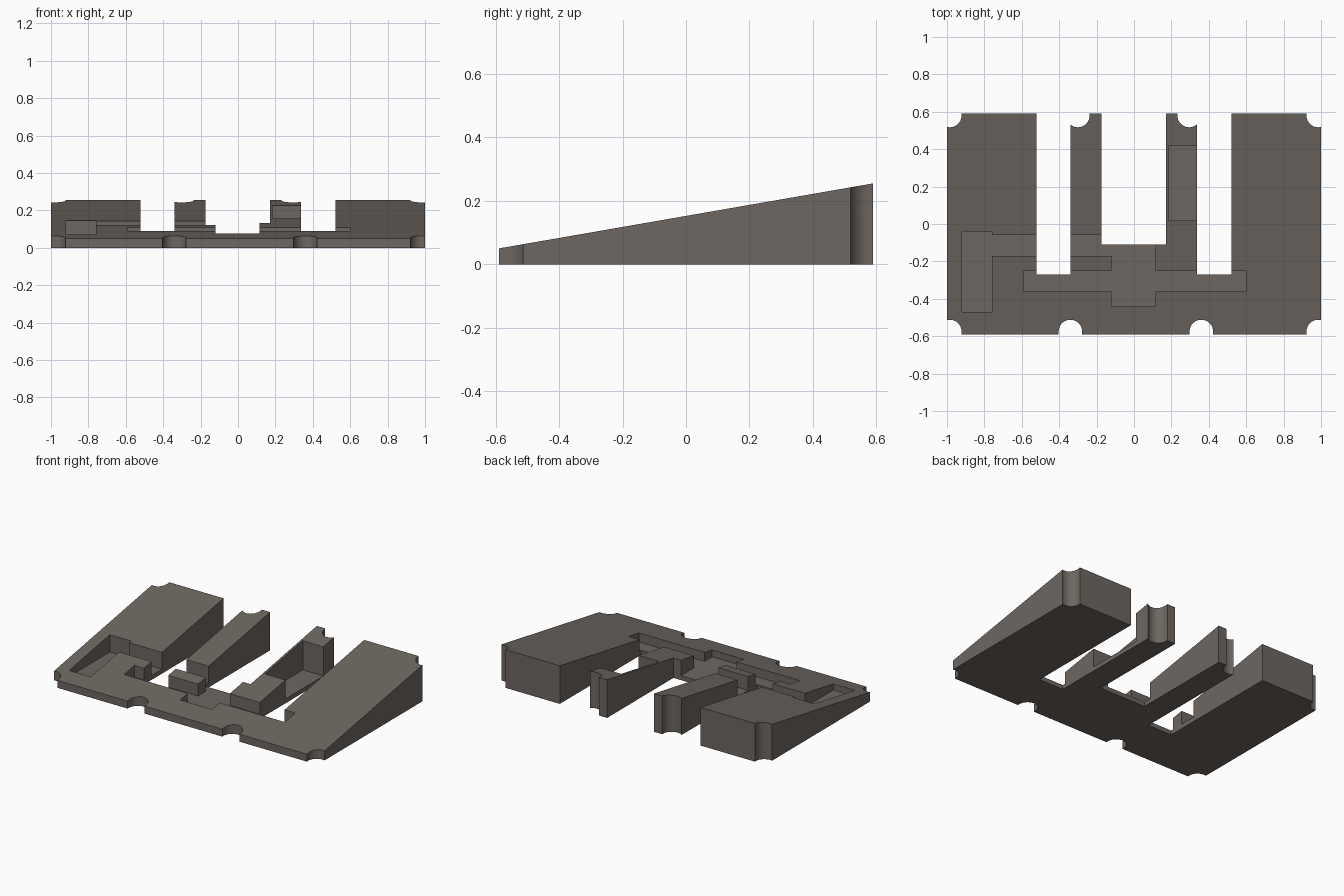
import bpy
import bmesh
import math
from mathutils import Matrix

default = bpy.data.objects.get("Cube")
if default:
    bpy.data.objects.remove(default, do_unlink=True)

FLOOR = 0.03      # height of the pocket floors
HALF_Y = 0.59
NOTCH_R = 0.063

mat = bpy.data.materials.new("warm_grey")
mat.use_nodes = True
colour = (0.155, 0.135, 0.119, 1.0)
mat.diffuse_color = colour
mat.node_tree.nodes["Principled BSDF"].inputs["Base Color"].default_value = colour


def add_object(name, bm):
    mesh = bpy.data.meshes.new(name)
    bmesh.ops.recalc_face_normals(bm, faces=bm.faces)
    bm.to_mesh(mesh)
    bm.free()
    mesh.materials.append(mat)
    obj = bpy.data.objects.new(name, mesh)
    bpy.context.collection.objects.link(obj)
    return obj


def box(name, x0, x1, y0, y1, z0, z1=0.5):
    bm = bmesh.new()
    place = Matrix.Translation(((x0 + x1) / 2, (y0 + y1) / 2, (z0 + z1) / 2))
    size = Matrix.Diagonal((x1 - x0, y1 - y0, z1 - z0, 1))
    bmesh.ops.create_cube(bm, size=1, matrix=place @ size)
    return add_object(name, bm)


def post(name, x, y):
    bm = bmesh.new()
    bmesh.ops.create_cone(bm, cap_ends=True, segments=40, radius1=NOTCH_R,
                          radius2=NOTCH_R, depth=1,
                          matrix=Matrix.Translation((x, y, 0)))
    # Straight sides from the arc out past the edge
    for v in bm.verts:
        if abs(v.co.y) > abs(y) + 0.001:
            v.co.y += math.copysign(0.1, y)
    return add_object(name, bm)


# Wedge body: side profile swept across the width
bm = bmesh.new()
profile = [(-HALF_Y, 0), (HALF_Y, 0), (HALF_Y, 0.255), (-HALF_Y, 0.05)]
face = bm.faces.new([bm.verts.new((-1, y, z)) for y, z in profile])
swept = bmesh.ops.extrude_face_region(bm, geom=[face])["geom"]
bmesh.ops.translate(bm, vec=(2, 0, 0),
                    verts=[g for g in swept if isinstance(g, bmesh.types.BMVert)])
body = add_object("wedge_body", bm)

# Through slots that leave the two middle fingers
cutters = [
    box("right_slot", -0.52, -0.34, -0.27, 0.8, -0.3),
    box("left_slot", 0.337, 0.52, -0.27, 0.8, -0.3),
    box("middle_slot", -0.175, 0.17, -0.11, 0.8, -0.3),
]

# Pockets sunk from the sloped top
cutters += [
    box("right_pocket", -0.92, -0.76, -0.47, -0.04, FLOOR),
    box("right_channel", -0.8, -0.1, -0.17, -0.06, FLOOR),
    box("cross_channel", -0.59, 0.6, -0.36, -0.25, FLOOR),
    box("centre_pocket", -0.12, 0.115, -0.44, 0.0, FLOOR),
    box("finger_pocket", 0.185, 0.4, 0.02, 0.42, FLOOR),
]

# Round notches along the front and back edges
for x in (-0.985, -0.34, 0.36, 0.985):
    cutters.append(post("front_notch", x, -0.575))
for x in (-0.985, -0.3, 0.295, 0.985):
    cutters.append(post("back_notch", x, 0.58))

bpy.context.view_layer.objects.active = body
for cutter in cutters:
    mod = body.modifiers.new(cutter.name, "BOOLEAN")
    mod.operation = "DIFFERENCE"
    mod.solver = "EXACT"
    mod.object = cutter
    bpy.ops.object.modifier_apply(modifier=mod.name)
    bpy.data.objects.remove(cutter, do_unlink=True)

# Smooth notch walls, crisp edges elsewhere
bpy.ops.object.select_all(action="DESELECT")
body.select_set(True)
bpy.ops.object.shade_smooth_by_angle(angle=math.radians(30))
